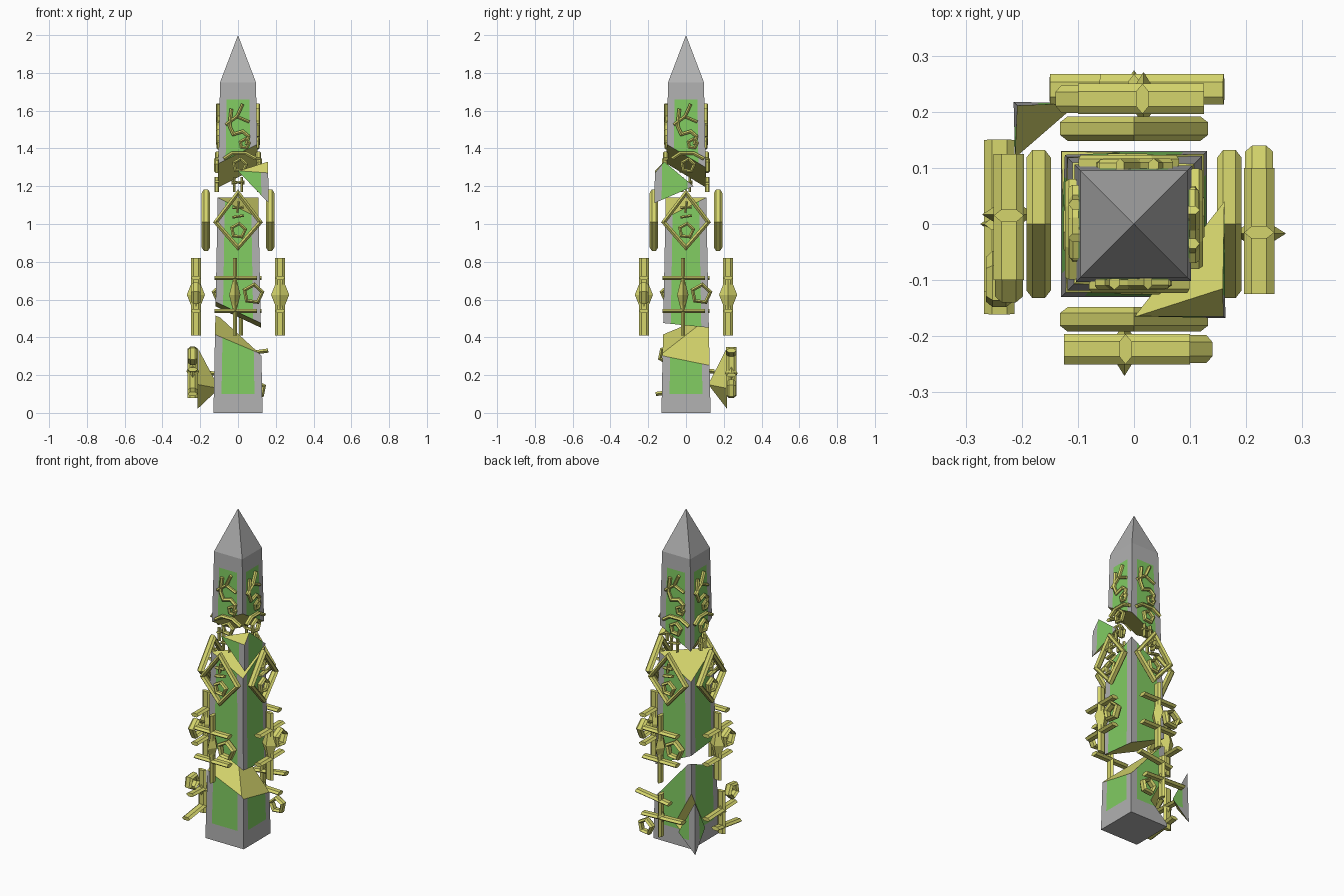
import bpy, bmesh, math
from mathutils import Vector, Matrix

if "Cube" in bpy.data.objects:
    bpy.data.objects.remove(bpy.data.objects["Cube"])

def material(name, rgb):
    m = bpy.data.materials.new(name)
    m.diffuse_color = (*rgb, 1)
    m.use_nodes = True
    m.node_tree.nodes["Principled BSDF"].inputs["Base Color"].default_value = m.diffuse_color
    return m

GREY = material("grey stone", (0.44, 0.44, 0.44))
GREEN = material("green panel", (0.22, 0.60, 0.12))
YELLOW = material("yellow crystal", (0.66, 0.66, 0.15))

def finish(name, bm, mats, matrix=Matrix()):
    bmesh.ops.recalc_face_normals(bm, faces=bm.faces)
    me = bpy.data.meshes.new(name)
    bm.to_mesh(me)
    bm.free()
    for m in mats:
        me.materials.append(m)
    ob = bpy.data.objects.new(name, me)
    ob.matrix_world = matrix
    bpy.context.collection.objects.link(ob)
    return ob

# ---- whole obelisk: tapered square column, inset colour panels, pyramid tip
def column():
    bm = bmesh.new()
    rings = []
    for z in (0, 0.1, 1.66, 1.75):
        h, p = 0.13 - 0.02 * z, 0.089 - 0.0175 * z
        ring = []
        for k in range(4):
            rot = Matrix.Rotation(k * math.pi / 2, 3, 'Z')
            ring += [bm.verts.new(rot @ Vector((x, -h, z))) for x in (-h, -p, p)]
        rings.append(ring)
    for lvl in range(3):
        a, b = rings[lvl], rings[lvl + 1]
        for i in range(12):
            j = (i + 1) % 12
            f = bm.faces.new((a[i], a[j], b[j], b[i]))
            f.material_index = 1 if lvl == 1 and i % 3 == 1 else 0
    bm.faces.new(rings[0])
    tip = bm.verts.new((0, 0, 2))
    for k in range(4):
        bm.faces.new([rings[3][(3 * k + n) % 12] for n in range(4)] + [tip])
    bmesh.ops.recalc_face_normals(bm, faces=bm.faces)
    return bm

# ---- cut by a plane and cap the break with yellow
def cut(bm, co, no, above):
    r = bmesh.ops.bisect_plane(bm, geom=bm.verts[:] + bm.edges[:] + bm.faces[:], dist=1e-5,
                               plane_co=co, plane_no=no, clear_inner=above, clear_outer=not above)
    edges = [e for e in r['geom_cut'] if isinstance(e, bmesh.types.BMEdge)]
    if edges:
        bmesh.ops.edgeloop_fill(bm, edges=edges, mat_nr=2)

def slope(bm, c, a, b, above):          # plane z = c + a*x + b*y
    cut(bm, Vector((0, 0, c)), Vector((-a, -b, 1)).normalized(), above)

def tri(bm, p, q, r, above):            # plane through three points
    p, q, r = Vector(p), Vector(q), Vector(r)
    n = (q - p).cross(r - p).normalized()
    cut(bm, p, n if n.z > 0 else -n, above)

STONE = (GREY, GREEN, YELLOW)

# lower block, in two parts around the notch left by its chip
T, W1, W2, B = (-.122, .122, .33), (-.015, .127, .13), (-.127, .03, .15), (-.13, .13, .02)
for i in range(2):
    bm = column()
    slope(bm, 0.415, -0.42, 0.42, False)
    slope(bm, 0.42, -1.15, -0.2, False)
    tri(bm, T, W1, W2, i == 0)
    if i == 1:
        tri(bm, B, W1, W2, False)
    finish(("lower_block", "lower_block_corner")[i], bm, STONE)

# middle block
bm = column()
slope(bm, 0.52, -0.47, -0.1, True)
slope(bm, 1.14, 0.6, -0.6, False)
slope(bm, 1.14, -0.5, 0.5, False)
finish("middle_block", bm, STONE)

# upper block with the tip
bm = column()
slope(bm, 1.31, 0.5, -0.6, True)
finish("upper_block", bm, STONE)

# floating chips, cut from the column corners and moved outwards
bm = column()
tri(bm, T, W1, W2, False)
tri(bm, B, W1, W2, True)
finish("lower_chip", bm, STONE, Matrix.Translation((-.085, .088, 0)))

A, Bt, C = (-.055, -.106, 1.28), (.105, -.105, 1.27), (.108, -.108, 1.11)
D, E = (.104, -.055, 1.33), (.106, .10, 1.2)
bm = column()
tri(bm, A, C, E, True)
tri(bm, A, D, E, False)
tri(bm, A, Bt, D, False)
finish("upper_chip", bm, STONE, Matrix.Translation((.055, -.06, 0)))

# ---- glyph strokes: flattened hexagon section swept along a path in the face plane
def stroke(bm, path, dist, w=0.012, d=0.027, closed=False):
    pts = [Vector(p) for p in path]
    n = len(pts)
    sec = [(0, -d), (w, -d / 2), (w, d / 2), (0, d), (-w, d / 2), (-w, -d / 2)]
    rings = []
    for i, p in enumerate(pts):
        t0 = (p - pts[i - 1]).normalized() if closed or i > 0 else None
        t1 = (pts[(i + 1) % n] - p).normalized() if closed or i < n - 1 else None
        t0, t1 = t0 or t1, t1 or t0
        t = (t0 + t1).normalized()
        nrm = Vector((-t.y, t.x)) / max(0.5, t.dot(t1))
        rings.append([bm.verts.new((p.x + nrm.x * a, b - dist, p.y + nrm.y * a)) for a, b in sec])
    for i in range(n if closed else n - 1):
        a, b = rings[i], rings[(i + 1) % n]
        for k in range(6):
            bm.faces.new((a[k], a[k - 1], b[k - 1], b[k]))
    if not closed:
        bm.faces.new(rings[0])
        bm.faces.new(rings[-1])

def pentagon(bm, u, z, r, dist, w=0.009, d=0.022, turn=0.2):
    stroke(bm, [(u + r * math.cos(turn + k * math.tau / 5), z + r * math.sin(turn + k * math.tau / 5))
                for k in range(5)], dist, w, d, True)

def spike(bm, u, z, dist, hw, hd, hh):
    m = Matrix.Translation((u, -dist, z)) @ Matrix.Diagonal((hw, hd, hh, 1))
    v = [bm.verts.new(m @ Vector(c)) for c in
         ((1, 0, 0), (0, 1, 0), (-1, 0, 0), (0, -1, 0), (0, 0, 1), (0, 0, -1))]
    for k in range(4):
        for tip in (4, 5):
            bm.faces.new((v[k], v[(k + 1) % 4], v[tip]))

def serpent(bm):
    d = 0.103
    stroke(bm, [(.025, 1.635), (-.005, 1.57), (-.065, 1.525)], d, .008, .014)
    stroke(bm, [(-.035, 1.61), (-.045, 1.52), (-.025, 1.475), (.025, 1.49), (.055, 1.465), (.045, 1.42)], d, .009, .014)
    stroke(bm, [(-.01, 1.57), (.06, 1.54)], d, .007, .012)
    pentagon(bm, .035, 1.425, .025, d, .007, .012)
    stroke(bm, [(-.075, 1.345), (-.03, 1.375), (.04, 1.375), (.095, 1.345)], .108, .009, .015)

def small_sign(bm):
    d = 0.112
    pentagon(bm, .01, 1.31, .035, d, .008, .014)
    for u in (-.02, .02):
        stroke(bm, [(u, 1.17), (u, 1.25)], d, .006, .012)
    stroke(bm, [(-.035, 1.215), (.035, 1.225)], d, .006, .012)

def diamond_sign(bm):
    d = 0.17
    stroke(bm, [(0, 1.165), (.118, 1.01), (0, .875), (-.118, 1.01)], d, .011, .022, True)
    stroke(bm, [(-.03, 1.085), (.03, 1.09)], d, .007, .015)
    stroke(bm, [(-.03, 1.035), (.03, 1.045)], d, .007, .015)
    stroke(bm, [(.005, 1.12), (-.005, 1.06)], d, .007, .015)
    pentagon(bm, .002, .965, .038, d, .008, .017)

def cross_sign(bm):
    d = 0.223
    stroke(bm, [(-.015, .41), (-.015, .82)], d, .011)
    stroke(bm, [(-.125, .715), (.1, .715)], d, .011)
    stroke(bm, [(-.125, .54), (.1, .54)], d, .011)
    pentagon(bm, .08, .63, .05, d, .009, .025)
    spike(bm, -.017, .625, d, .03, .048, .12)

def base_sign(bm):
    d = 0.24
    stroke(bm, [(0, .09), (0, .35)], d, .011)
    stroke(bm, [(-.16, .33), (.06, .30)], d, .011)
    stroke(bm, [(-.12, .2), (.15, .21)], d, .011)
    pentagon(bm, -.1, .125, .042, d, .009, .024)
    spike(bm, .0, .21, d, .025, .034, .06)

# signs repeated on the four sides
for name, build in (("serpent_sign", serpent), ("small_sign", small_sign),
                    ("diamond_sign", diamond_sign), ("cross_sign", cross_sign)):
    for k in range(4):
        bm = bmesh.new()
        build(bm)
        side = ("front", "right", "back", "left")[k]
        finish(f"{name}_{side}", bm, (YELLOW,), Matrix.Rotation(k * math.pi / 2, 4, 'Z'))

# base sign only at the back, and turned upside down on the left
bm = bmesh.new()
base_sign(bm)
finish("base_sign_back", bm, (YELLOW,), Matrix.Rotation(math.pi, 4, 'Z'))
bm = bmesh.new()
base_sign(bm)
flip = Matrix.Translation((0, 0, .215)) @ Matrix.Rotation(math.pi, 4, 'Y') @ Matrix.Translation((0, 0, -.215))
finish("base_sign_left", bm, (YELLOW,), Matrix.Rotation(-math.pi / 2, 4, 'Z') @ flip)
